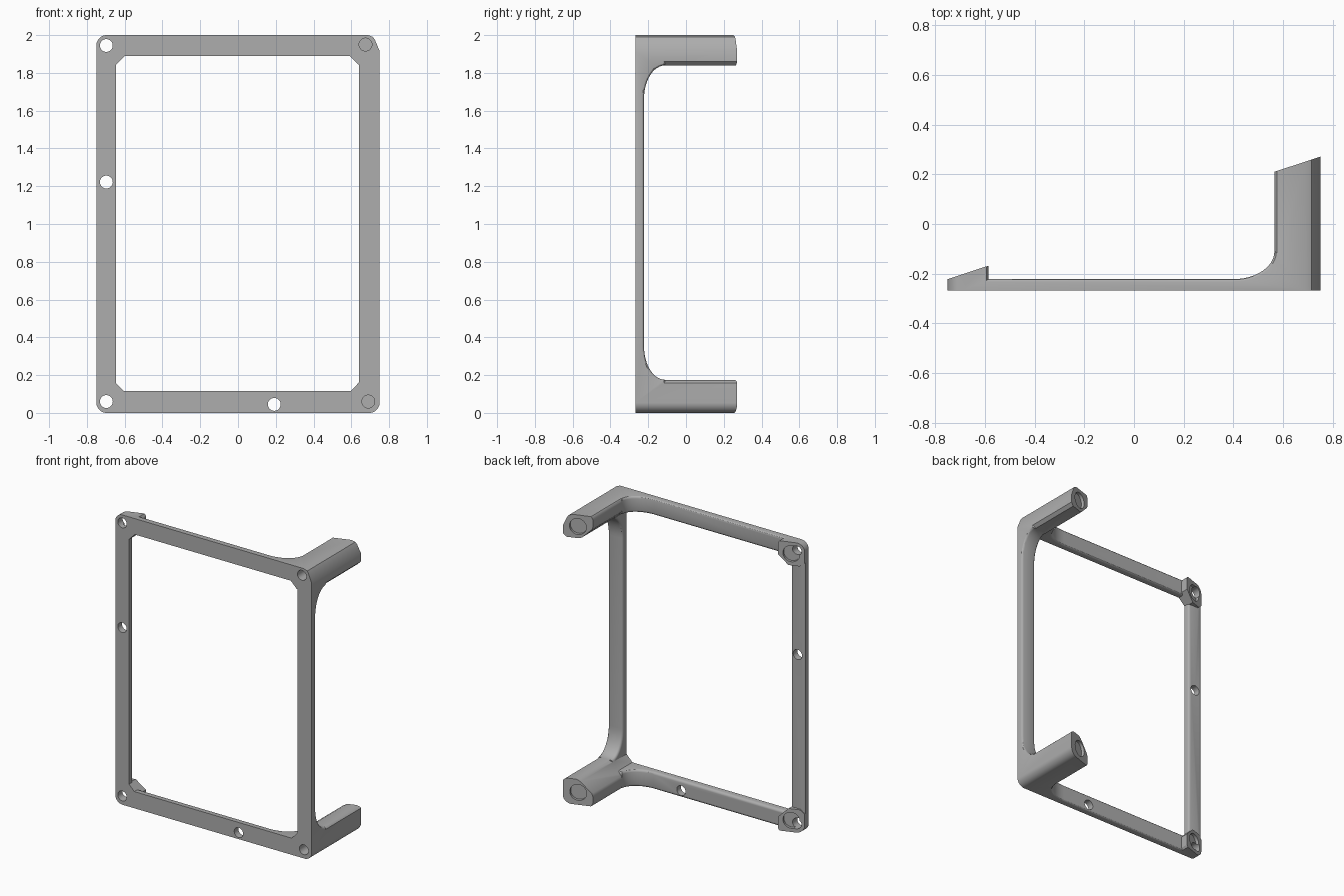
import bpy, bmesh, math
from mathutils import Vector

cube = bpy.data.objects.get("Cube")
if cube:
    bpy.data.objects.remove(cube, do_unlink=True)

grey = bpy.data.materials.new("matte_grey")
grey.use_nodes = True
COLOUR = (0.42, 0.42, 0.42, 1)
grey.diffuse_color = COLOUR
grey.node_tree.nodes["Principled BSDF"].inputs["Base Color"].default_value = COLOUR

FRONT, BACK, OVER = -0.267, -0.222, 0.002   # plate faces, trim allowance
SLOPE = 0.33                                # slant of the mounting faces
ROOT = -0.11                                # depth where fillets meet the posts


def finish(bm, name):
    bmesh.ops.recalc_face_normals(bm, faces=bm.faces)
    me = bpy.data.meshes.new(name)
    bm.to_mesh(me)
    bm.free()
    me.materials.append(grey)
    ob = bpy.data.objects.new(name, me)
    bpy.context.scene.collection.objects.link(ob)
    return ob


def prism(points, shift):
    """Extrude a closed outline by a vector."""
    bm = bmesh.new()
    face = bm.faces.new([bm.verts.new(p) for p in points])
    ext = bmesh.ops.extrude_face_region(bm, geom=[face])
    tip = [v for v in ext["geom"] if isinstance(v, bmesh.types.BMVert)]
    bmesh.ops.translate(bm, vec=shift, verts=tip)
    return bm, tip


def arc(cx, cy, rx, ry, start, end, n=12):
    for i in range(n + 1):
        t = math.radians(start + (end - start) * i / n)
        yield cx + rx * math.cos(t), cy + ry * math.sin(t)


def bar(name, path, vertical, lo, hi):
    """Bar whose back follows path (along, y), with softened back edges."""
    front = FRONT - 0.01
    outline = [(path[0][0], front)] + path + [(path[-1][0], front)]
    if vertical:
        pts, shift = [(lo, y, a) for a, y in outline], (hi - lo, 0, 0)
    else:
        pts, shift = [(a, y, lo) for a, y in outline], (0, 0, hi - lo)
    bm, _ = prism(pts, shift)
    side = 0 if vertical else 2
    edges = [e for e in bm.edges
             if abs(e.verts[0].co[side] - e.verts[1].co[side]) < 1e-4
             and all(v.co.y > front + 0.01 for v in e.verts)]
    bmesh.ops.bevel(bm, geom=edges, offset=0.016, segments=3,
                    profile=0.5, affect="EDGES")
    return finish(bm, name)


def slanted_block(name, section, x0, y0):
    """Block along y ending in a face that slants with x."""
    bm, tip = prism([(x, FRONT - 0.01, z) for x, z in section], (0, 1, 0))
    for v in tip:
        v.co.y = y0 + SLOPE * (v.co.x - x0)
    return finish(bm, name)


def cylinder(name, centre, radius, depth, slanted=False):
    bm = bmesh.new()
    bmesh.ops.create_cone(bm, cap_ends=True, segments=40, radius1=radius,
                          radius2=radius, depth=depth)
    ob = finish(bm, name)
    axis = Vector((-SLOPE if slanted else 0, 1, 0))
    ob.rotation_euler = axis.to_track_quat("Z", "X").to_euler()
    ob.location = centre
    return ob


# Bars: the ends beside the posts sweep back in a fillet
sweep = [(-0.75 - OVER, BACK)] + list(arc(0.40, ROOT, 0.165, ROOT - BACK, -90, 0)) + [(0.65, ROOT)]
upright = ([(0.05, ROOT)] + list(arc(0.35, ROOT, 0.175, ROOT - BACK, 180, 270))
           + list(arc(1.665, ROOT, 0.175, ROOT - BACK, -90, 0)) + [(1.95, ROOT)])
parts = [
    bar("top_bar", sweep, False, 1.89, 2 + OVER),
    bar("bottom_bar", sweep, False, -OVER, 0.115),
    bar("left_bar", upright, True, 0.64, 0.75 + OVER),
    bar("right_bar", [(0.01, BACK), (1.99, BACK)], True, -0.75 - OVER, -0.645),
]

# Posts and low corner pads with slanted faces
OUT = 0.77
parts += [
    slanted_block("upper_post", [(OUT, 2.01), (0.585, 2.01), (0.571, 1.995), (0.565, 1.98),
                                 (0.565, 1.925), (0.571, 1.909), (0.633, 1.847),
                                 (0.65, 1.84), (0.73, 1.84), (0.75, 1.86), (OUT, 1.88)], 0.565, 0.21),
    slanted_block("lower_post", [(OUT, -0.01), (0.585, -0.01), (0.571, 0.006), (0.565, 0.02),
                                 (0.565, 0.07), (0.571, 0.088), (0.642, 0.163),
                                 (0.665, 0.175), (0.72, 0.175), (0.74, 0.168), (OUT, 0.14)], 0.565, 0.21),
]
for name, flip in (("upper_pad", False), ("lower_pad", True)):
    section = [(-OUT, 2.01), (-0.60, 2.01), (-0.585, 1.985), (-0.585, 1.905),
               (-0.65, 1.84), (-0.72, 1.84), (-OUT, 1.88)]
    if flip:
        section = [(x, 2 - z) for x, z in section]
    parts.append(slanted_block(name, section, -0.75, BACK))

# Outer silhouette: three round corners and one faceted corner
R = 0.055
outline = (list(arc(-0.75 + R, R, R, R, 180, 270)) + list(arc(0.75 - R, R, R, R, 270, 360))
           + [(0.75, 1.915), (0.725, 1.975), (0.715, 1.99), (0.69, 2)]
           + list(arc(-0.75 + R, 2 - R, R, R, 90, 180)))
bm, _ = prism([(x, FRONT, z) for x, z in outline], (0, 1, 0))
trim = finish(bm, "trim_outline")

# Holes: through holes, blind sockets and slanted recesses
H = 0.034
cutters = [cylinder("through_hole", (x, -0.2, z), H, 0.4)
           for x, z in ((-0.697, 1.945), (-0.697, 0.06), (-0.697, 1.222), (0.192, 0.045))]
cutters += [cylinder("blind_socket", (x, FRONT, z), H, 0.16)
            for x, z in ((0.675, 1.95), (0.69, 0.06))]
for x, z, x0, y0 in ((0.657, 1.92, 0.565, 0.21), (0.655, 0.085, 0.565, 0.21),
                     (-0.668, 1.92, -0.75, BACK), (-0.668, 0.08, -0.75, BACK)):
    cutters.append(cylinder("face_recess", (x, y0 + SLOPE * (x - x0), z), 0.055, 0.04, True))

# Combine into one solid
frame = parts[0]
steps = ([(p, "UNION") for p in parts[1:]] + [(trim, "INTERSECT")]
         + [(c, "DIFFERENCE") for c in cutters])
for ob, operation in steps:
    ob.hide_render = True
    mod = frame.modifiers.new(operation.lower(), "BOOLEAN")
    mod.operation, mod.object, mod.solver = operation, ob, "EXACT"
bpy.context.view_layer.update()
solid = bpy.data.meshes.new_from_object(
    frame.evaluated_get(bpy.context.evaluated_depsgraph_get()))
frame.modifiers.clear()
frame.data = solid
frame.name = solid.name = "bracket_frame"
for ob, _ in steps:
    bpy.data.objects.remove(ob, do_unlink=True)

bpy.ops.object.select_all(action="DESELECT")
frame.select_set(True)
bpy.context.view_layer.objects.active = frame
bpy.ops.object.shade_smooth_by_angle(angle=math.radians(30))
